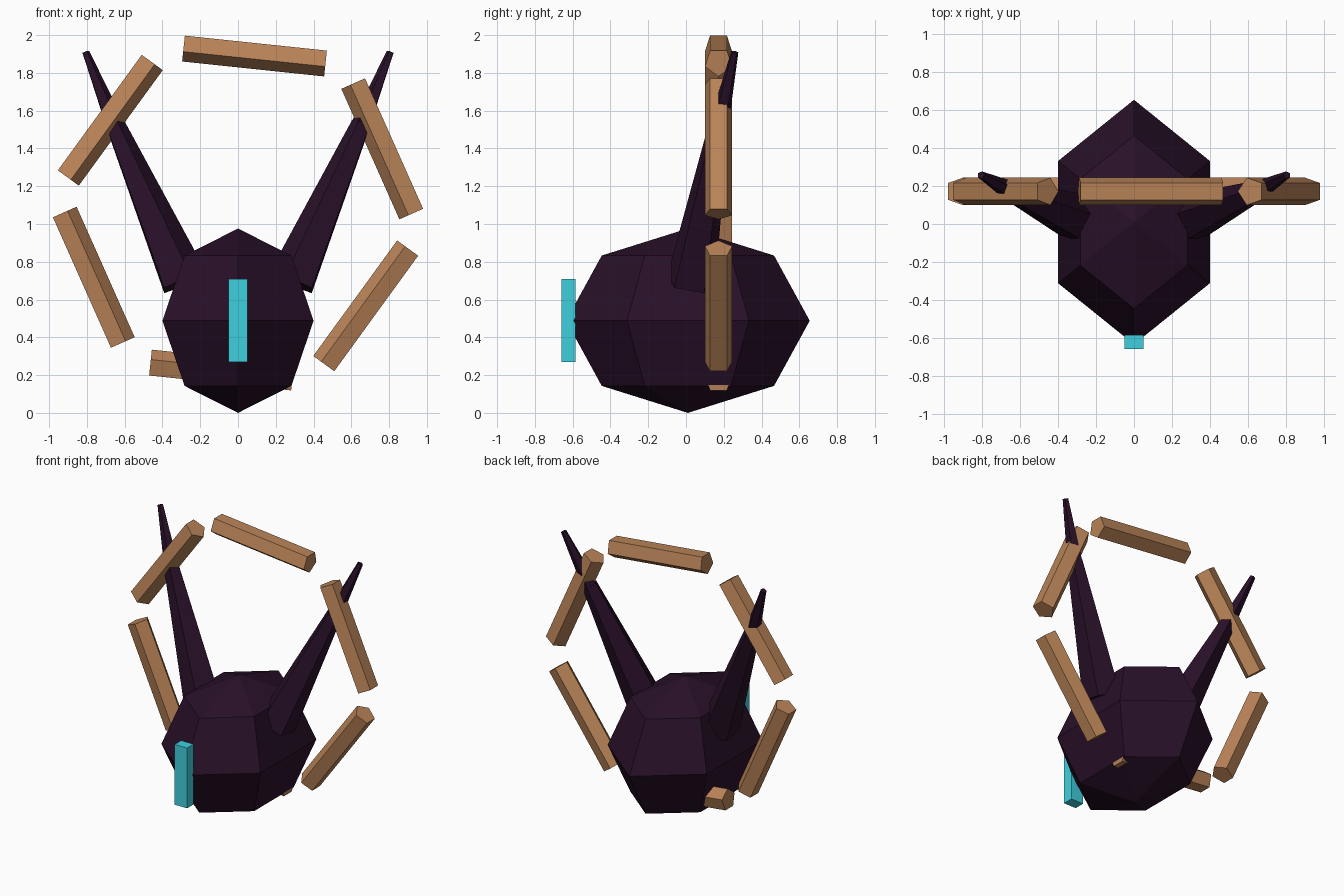
import bpy
import bmesh
from math import sin, cos, pi, radians
from mathutils import Vector, Matrix

if "Cube" in bpy.data.objects:
    bpy.data.objects.remove(bpy.data.objects["Cube"])


def material(name, r, g, b):
    def lin(c):
        c /= 255
        return c / 12.92 if c <= 0.04045 else ((c + 0.055) / 1.055) ** 2.4
    m = bpy.data.materials.new(name)
    m.diffuse_color = (lin(r), lin(g), lin(b), 1)
    m.use_nodes = True
    m.node_tree.nodes["Principled BSDF"].inputs["Base Color"].default_value = m.diffuse_color
    return m


DARK = material("dark plum", 40, 16, 40)
WOOD = material("warm wood", 186, 132, 88)
CYAN = material("turquoise", 64, 208, 224)


def finish(name, bm, mat):
    bmesh.ops.recalc_face_normals(bm, faces=bm.faces)
    me = bpy.data.meshes.new(name)
    bm.to_mesh(me)
    bm.free()
    me.materials.append(mat)
    ob = bpy.data.objects.new(name, me)
    bpy.context.collection.objects.link(ob)
    return ob


def loft(name, rings, mat):
    """Join equal-length rings of points with quads and cap both ends."""
    bm = bmesh.new()
    loops = [[bm.verts.new(p) for p in ring] for ring in rings]
    n = len(loops[0])
    for a, b in zip(loops, loops[1:]):
        for i in range(n):
            j = (i + 1) % n
            bm.faces.new((a[i], a[j], b[j], b[i]))
    bm.faces.new(loops[0])
    bm.faces.new(loops[-1])
    bmesh.ops.remove_doubles(bm, verts=bm.verts, dist=0.0005)
    return finish(name, bm, mat)


def tapered(name, p0, p1, r0, r1, up, mat, n=5):
    """Straight n-sided tube whose flat side faces away along 'up'."""
    p0, p1 = Vector(p0), Vector(p1)
    axis = (p1 - p0).normalized()
    side = axis.cross(Vector(up)).normalized()
    out = side.cross(axis)
    angles = [pi / n + 2 * pi * i / n for i in range(n)]
    rings = [[p + r * (cos(a) * out + sin(a) * side) for a in angles]
             for p, r in ((p0, r0), (p1, r1))]
    return loft(name, rings, mat)


# Body: coarse six-sided ball, a corner pointing to the front
RX, RY, RZ = 0.462, 0.645, 0.488
body_rings = []
for k in range(5):
    t = k * pi / 4
    w = max(sin(t), 0.0002)
    body_rings.append([(RX * w * sin(i * pi / 3), 0.01 - RY * w * cos(i * pi / 3),
                        RZ - RZ * cos(t)) for i in range(6)])
loft("body", body_rings, DARK)

# Horns: thick lower part and a thin tip, on both sides
for s, label in ((-1, "left"), (1, "right")):
    joint = (s * 0.655, 0.175, 1.53)
    tapered(label + "_horn_base", (s * 0.29, 0.025, 0.69), joint,
            0.135, 0.055, (s, 0, 0), DARK)
    tapered(label + "_horn_tip", joint, (s * 0.807, 0.258, 1.91),
            0.053, 0.02, (s, 0, 0), DARK)

# Floating ring of six wooden bars
for k in range(6):
    a = radians(6 + 60 * k)
    out = Vector((sin(a), 0, cos(a)))
    along = Vector((cos(a), 0, -sin(a)))
    c = Vector((0, 0.172, 1.058)) + out * 0.843
    tapered("ring_bar_%d" % (k + 1), c - along * 0.378, c + along * 0.378,
            0.076, 0.076, out, WOOD)

# Slot eye: upright bright block on the front corner
bm = bmesh.new()
bmesh.ops.create_cube(bm, size=1, matrix=Matrix.Translation((0, -0.622, 0.49))
                      @ Matrix.Diagonal((0.10, 0.075, 0.44, 1)))
finish("slot_eye", bm, CYAN)
